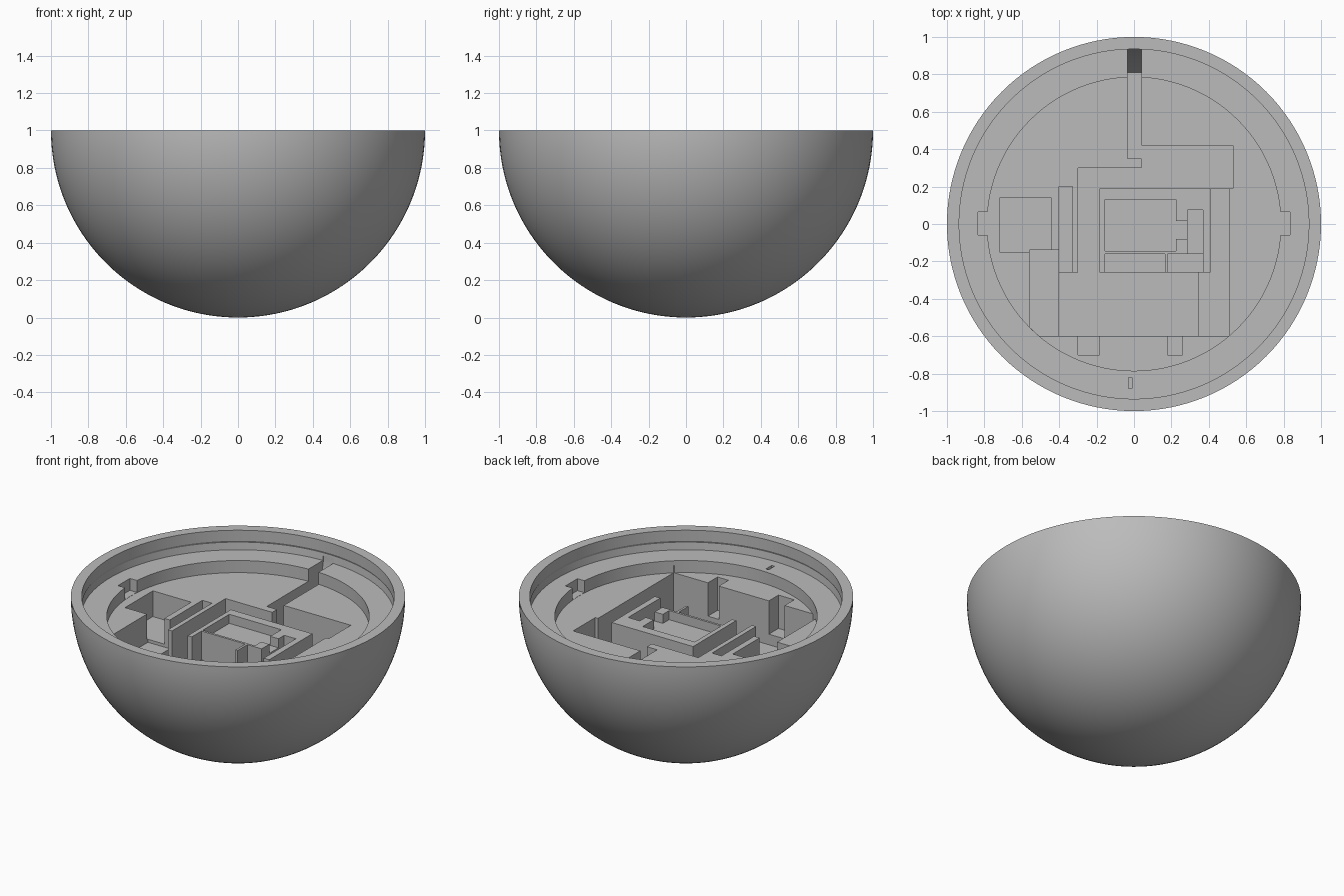
import bpy, bmesh, math
from mathutils import Matrix

cube = bpy.data.objects.get("Cube")
if cube:
    bpy.data.objects.remove(cube, do_unlink=True)

grey = bpy.data.materials.new("plain grey")
grey.use_nodes = True
colour = (0.5, 0.5, 0.5, 1)
grey.diffuse_color = colour
grey.node_tree.nodes["Principled BSDF"].inputs["Base Color"].default_value = colour

FLOOR, LEDGE, SHELL = 0.79, 0.87, 0.95
TOP = 0.84   # pocket cutters end here, between floor and ledge


def make_object(name, bm):
    bmesh.ops.recalc_face_normals(bm, faces=bm.faces)
    mesh = bpy.data.meshes.new(name)
    bm.to_mesh(mesh)
    bm.free()
    mesh.materials.append(grey)
    obj = bpy.data.objects.new(name, mesh)
    bpy.context.collection.objects.link(obj)
    return obj


def prism(name, points, shift):
    """Extrude a closed 3D outline along shift."""
    bm = bmesh.new()
    face = bm.faces.new([bm.verts.new(p) for p in points])
    moved = bmesh.ops.extrude_face_region(bm, geom=[face])["geom"]
    verts = [g for g in moved if isinstance(g, bmesh.types.BMVert)]
    bmesh.ops.translate(bm, verts=verts, vec=shift)
    return make_object(name, bm)


def pocket(name, outline, bottom, top=TOP):
    return prism(name, [(x, y, bottom) for x, y in outline], (0, 0, top - bottom))


def box(name, x0, x1, y0, y1, bottom, top=TOP):
    return pocket(name, [(x0, y0), (x1, y0), (x1, y1), (x0, y1)], bottom, top)


# Hemisphere bowl with rim, grooved inner wall, ledge and sunken floor
steps = 48
profile = [(math.sin(a), 1 - math.cos(a))
           for a in (math.pi / 2 * i / steps for i in range(steps + 1))]
profile += [(0.935, 1), (0.935, 0.93), (0.942, 0.915), (0.937, LEDGE),
            (0.785, LEDGE), (0.785, FLOOR), (0, FLOOR)]
bm = bmesh.new()
verts = [bm.verts.new((r, 0, z)) for r, z in profile]
edges = [bm.edges.new(pair) for pair in zip(verts, verts[1:])]
bmesh.ops.spin(bm, geom=verts + edges, cent=(0, 0, 0), axis=(0, 0, 1),
               angle=2 * math.pi, steps=128)
bmesh.ops.remove_doubles(bm, verts=bm.verts, dist=0.0001)
bowl = make_object("hemisphere_bowl", bm)

# Cable channel that climbs the inside of the shell at the back
arc = []
for i in range(9):
    y = 0.81 + 0.13 * i / 8
    arc.append((y, 1 - math.sqrt(SHELL ** 2 - y ** 2)))
side = [(0.35, arc[0][1])] + arc + [(0.94, 0.9), (0.35, 0.9)]
cutters = [prism("channel_cutter", [(-0.035, y, z) for y, z in side], (0.075, 0, 0))]

# Corridor around the central block
cutters.append(pocket("corridor_cutter", [
    (-0.30, -0.30), (-0.185, -0.30), (-0.185, 0.19), (0.53, 0.19), (0.53, 0.42),
    (0.04, 0.42), (0.04, 0.30), (-0.30, 0.30)], 0.505))

# Large front compartment, its tabs and the side slots
cutters += [
    box("front_compartment_cutter", -0.40, 0.345, -0.60, -0.26, 0.5),
    box("right_slot_cutter", 0.41, 0.51, -0.60, 0.20, 0.53),
    box("front_corner_cutter", 0.34, 0.42, -0.60, -0.26, 0.53),
    box("left_slot_cutter", -0.40, -0.33, -0.27, 0.20, 0.56),
    box("left_box_cutter", -0.72, -0.44, -0.15, 0.14, 0.62),
    pocket("left_corner_cutter", [(-0.56, -0.14), (-0.56, -0.55), (-0.506, -0.60),
                                  (-0.39, -0.60), (-0.39, -0.14)], 0.6),
]
for x0, x1 in ((-0.30, -0.185), (0.18, 0.26)):
    cutters.append(box("front_tab_cutter", x0, x1, -0.70, -0.59, 0.57))

# Recesses in the central block
cutters += [
    box("block_recess_cutter", -0.155, 0.225, -0.145, 0.13, 0.73),
    box("recess_link_cutter", 0.22, 0.29, -0.08, 0.015, 0.73),
    box("side_recess_cutter", 0.285, 0.37, -0.17, 0.075, 0.68),
    box("block_front_cutter", -0.155, 0.165, -0.27, -0.16, 0.6),
    box("block_corner_cutter", 0.18, 0.37, -0.27, -0.16, 0.6),
]

# Ledge notches on both sides and a small index mark at the front
for s in (-1, 1):
    cutters.append(box("ledge_notch_cutter", *sorted((s * 0.76, s * 0.835)),
                       -0.06, 0.065, FLOOR + 0.001, 0.9))
cutters.append(box("index_mark_cutter", -0.03, -0.01, -0.88, -0.82, 0.84, 0.9))

# Cut every pocket, keep the result as a plain mesh
for cutter in cutters:
    mod = bowl.modifiers.new(cutter.name, 'BOOLEAN')
    mod.operation = 'DIFFERENCE'
    mod.solver = 'EXACT'
    mod.object = cutter
    cutter.hide_render = True
bpy.context.view_layer.update()
result = bpy.data.meshes.new_from_object(
    bowl.evaluated_get(bpy.context.evaluated_depsgraph_get()))
bowl.modifiers.clear()
bowl.data = result
for cutter in cutters:
    bpy.data.objects.remove(cutter, do_unlink=True)

# Smooth shell with crisp pocket edges
for obj in bpy.context.selected_objects:
    obj.select_set(False)
bowl.select_set(True)
bpy.context.view_layer.objects.active = bowl
bpy.ops.object.shade_smooth_by_angle(angle=math.radians(25))
